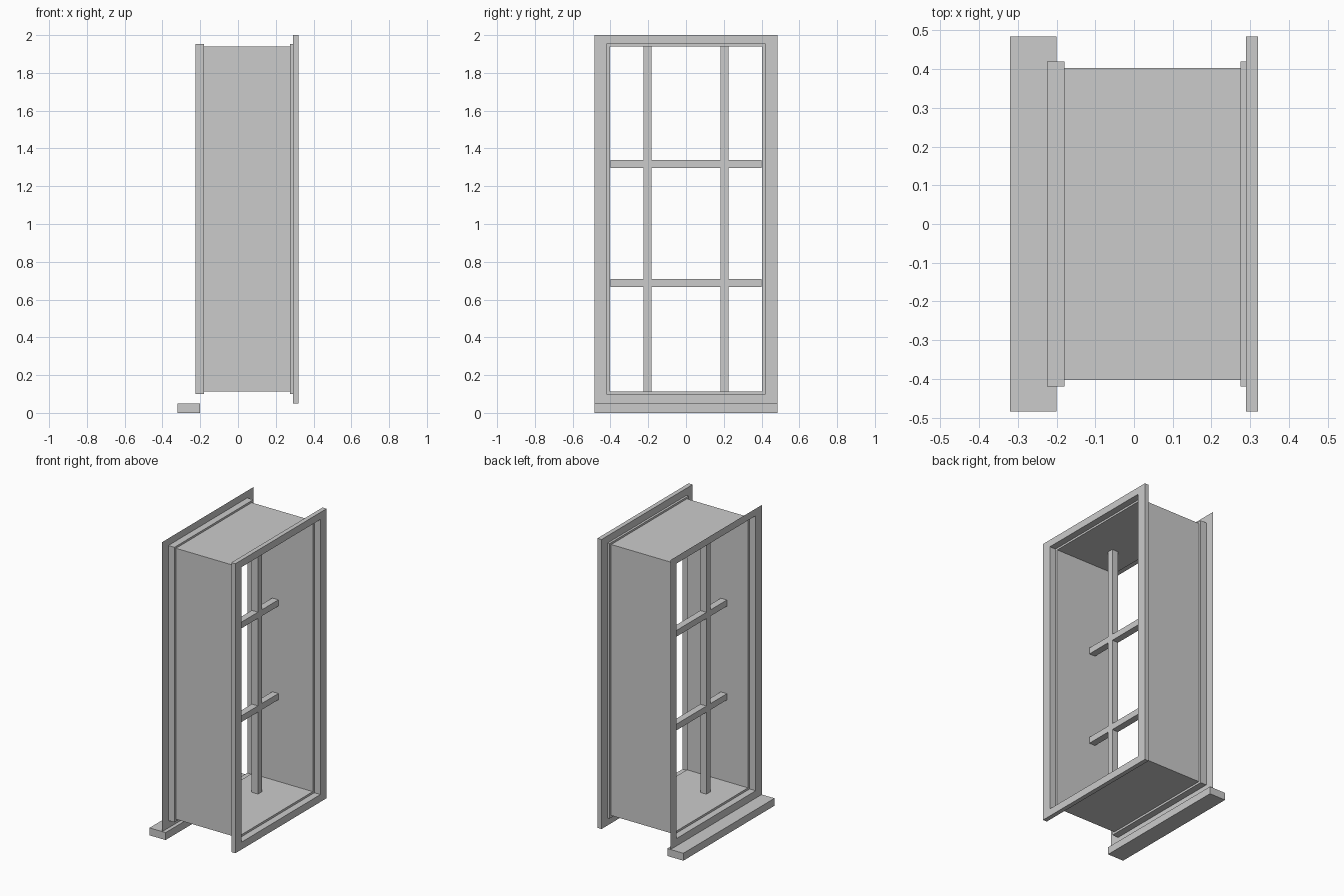
import bpy, bmesh

cube = bpy.data.objects.get("Cube")
if cube:
    bpy.data.objects.remove(cube, do_unlink=True)

# One plain grey for the whole window
grey = bpy.data.materials.new("plain grey")
grey.use_nodes = True
colour = (0.6, 0.6, 0.6, 1)
grey.diffuse_color = colour
grey.node_tree.nodes["Principled BSDF"].inputs["Base Color"].default_value = colour


def finish(name, bm):
    bmesh.ops.recalc_face_normals(bm, faces=bm.faces)
    mesh = bpy.data.meshes.new(name)
    bm.to_mesh(mesh)
    bm.free()
    mesh.materials.append(grey)
    obj = bpy.data.objects.new(name, mesh)
    bpy.context.collection.objects.link(obj)
    return obj


def loft(name, stations, closed=False):
    """Skin rectangles, each given as (x, (half width, bottom, top))."""
    bm = bmesh.new()
    loops = []
    for x, (w, low, high) in stations:
        corners = ((-w, low), (w, low), (w, high), (-w, high))
        loops.append([bm.verts.new((x, y, z)) for y, z in corners])
    pairs = list(zip(loops, loops[1:]))
    if closed:
        pairs.append((loops[-1], loops[0]))
    for a, b in pairs:
        for i in range(4):
            j = (i + 1) % 4
            bm.faces.new((a[i], a[j], b[j], b[i]))
    return finish(name, bm)


def box(name, xs, ys, zs):
    bm = bmesh.new()
    bmesh.ops.create_cube(bm, size=1)
    for v in bm.verts:
        v.co = [span[0] if c < 0 else span[1] for c, span in zip(v.co, (xs, ys, zs))]
    return finish(name, bm)


# Rectangle sizes shared by the nested frames
OUTER = (0.485, 0.05, 2.0)
STEP = (0.42, 0.10, 1.952)
LINING = (0.403, 0.114, 1.939)

# Deep thin lining with a stepped collar at each end
loft("outside_trim", [(-0.225, OUTER), (-0.225, STEP)])
loft("outside_collar", [(-0.225, STEP), (-0.18, STEP), (-0.18, LINING)])
loft("reveal_lining", [(-0.18, LINING), (0.275, LINING)])
loft("inside_collar", [(0.275, LINING), (0.275, STEP), (0.29, STEP)])
loft("inside_casing",
     [(0.29, STEP), (0.32, STEP), (0.32, OUTER), (0.29, OUTER)], closed=True)

# Projecting sill
box("sill", (-0.32, -0.2), (-0.485, 0.485), (0, 0.05))

# Glazing bars: full-width rails with upright pieces between them
DEPTH = (-0.025, 0.021)
RAILS = [(0.666, 0.708), (1.297, 1.339)]
for i, rail in enumerate(RAILS):
    box(f"horizontal_bar_{i + 1}", DEPTH, (-0.4, 0.4), rail)

edges = [LINING[1]] + [z for rail in RAILS for z in rail] + [LINING[2]]
for side, name in ((-1, "right"), (1, "left")):
    ys = sorted((side * 0.182, side * 0.224))
    for i in range(0, len(edges), 2):
        box(f"{name}_upright_bar_{i // 2 + 1}", DEPTH, ys, edges[i:i + 2])
